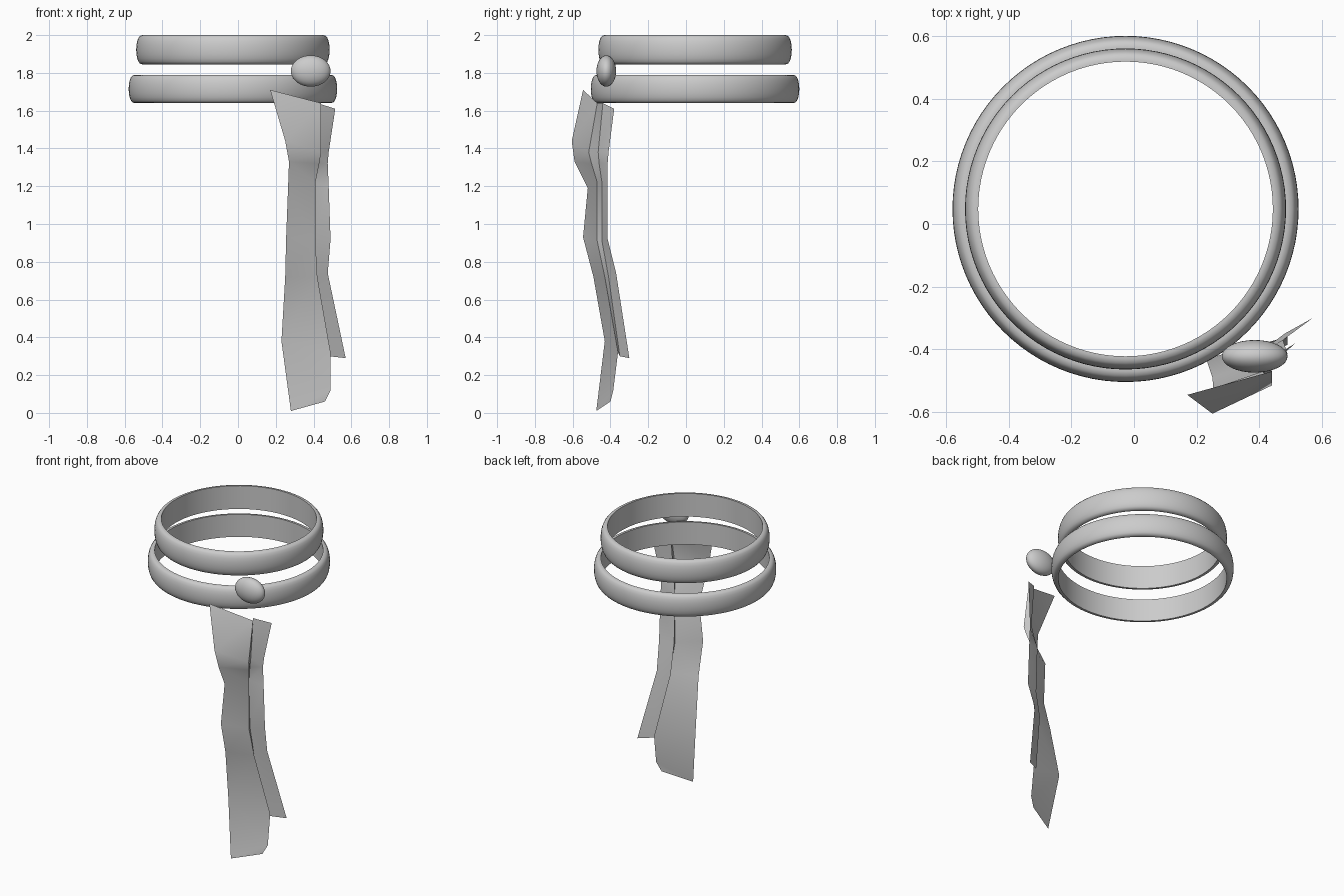
import bpy, bmesh, math
from mathutils import Vector

cube = bpy.data.objects.get("Cube")
if cube:
    bpy.data.objects.remove(cube, do_unlink=True)

# One plain grey for every part
grey = bpy.data.materials.new("plain grey")
grey.use_nodes = True
colour = (0.6, 0.6, 0.6, 1)
grey.diffuse_color = colour
grey.node_tree.nodes["Principled BSDF"].inputs["Base Color"].default_value = colour


def finish(name, bm, location=(0, 0, 0), angle=30):
    """Turn a bmesh into a named, shaded object."""
    mesh = bpy.data.meshes.new(name)
    bm.to_mesh(mesh)
    bm.free()
    mesh.materials.append(grey)
    obj = bpy.data.objects.new(name, mesh)
    obj.location = location
    bpy.context.collection.objects.link(obj)
    bpy.ops.object.select_all(action="DESELECT")
    obj.select_set(True)
    bpy.context.view_layer.objects.active = obj
    bpy.ops.object.shade_smooth_by_angle(angle=math.radians(angle))
    return obj


def bangle(name, outer, inner, bottom, top, steps=10, segments=96):
    """Ring with a rounded outside, narrow flat rims and a straight inside."""
    middle, half = (bottom + top) / 2, (top - bottom) / 2
    rim = inner + 0.2 * (outer - inner)
    profile = [(inner, bottom)]
    for i in range(steps + 1):
        a = math.pi * (i / steps - 0.5)
        profile.append((rim + (outer - rim) * math.cos(a) ** 0.8 if 0 < i < steps else rim,
                        middle + half * math.sin(a)))
    profile.append((inner, top))

    bm = bmesh.new()
    loops = []
    for s in range(segments):
        a = math.tau * s / segments
        loops.append([bm.verts.new((r * math.cos(a), r * math.sin(a), z)) for r, z in profile])
    count = len(profile)
    for s in range(segments):
        here, there = loops[s], loops[(s + 1) % segments]
        for i in range(count):
            j = (i + 1) % count
            bm.faces.new((here[i], there[i], there[j], here[j]))
    bmesh.ops.recalc_face_normals(bm, faces=bm.faces)
    return finish(name, bm, (-0.027, 0.048, 0), 40)


bangle("upper_ring", 0.512, 0.47, 1.845, 2.0)
bangle("lower_ring", 0.552, 0.51, 1.64, 1.79)

# Flattened bead hanging on the front of the rings
bm = bmesh.new()
bmesh.ops.create_uvsphere(bm, u_segments=32, v_segments=16, radius=1)
for v in bm.verts:
    v.co = Vector((v.co.z * 0.105, v.co.x * 0.052, v.co.y * 0.083))
bmesh.ops.recalc_face_normals(bm, faces=bm.faces)
finish("bead", bm, (0.385, -0.422, 1.81), 60)

# Folded cloth: four long edges, listed from top to bottom
left_edge = [(.17, -.545, 1.71), (.25, -.605, 1.44), (.27, -.59, 1.33), (.265, -.52, 1.19),
             (.255, -.545, .93), (.25, -.49, .72), (.23, -.43, .38), (.28, -.475, .01)]
front_fold = [(.44, -.47, 1.64), (.44, -.515, 1.38), (.43, -.5, 1.32), (.41, -.47, 1.22),
              (.41, -.47, .91), (.42, -.43, .72), (.49, -.36, .32), (.49, -.385, .12)]
back_fold = [(.42, -.44, 1.64), (.42, -.465, 1.38), (.41, -.46, 1.32), (.39, -.445, 1.22),
             (.4, -.445, .91), (.4, -.41, .72), (.48, -.35, .3)]
right_edge = [(.515, -.38, 1.61), (.48, -.41, 1.38), (.475, -.415, 1.32), (.48, -.415, 1.2),
              (.49, -.415, .92), (.475, -.37, .74), (.57, -.3, .29)]

bm = bmesh.new()
edges = [[bm.verts.new(p) for p in line]
         for line in (left_edge, front_fold, back_fold, right_edge)]
for a, b in zip(edges, edges[1:]):
    for i in range(min(len(a), len(b)) - 1):
        bm.faces.new((a[i], a[i + 1], b[i + 1], b[i]))
# Cut lower corner of the cloth
corner = bm.verts.new((.46, -.4, .06))
bm.faces.new((edges[0][-1], corner, edges[1][-1]))
bmesh.ops.triangulate(bm, faces=bm.faces)
finish("hanging_cloth", bm, angle=30)
